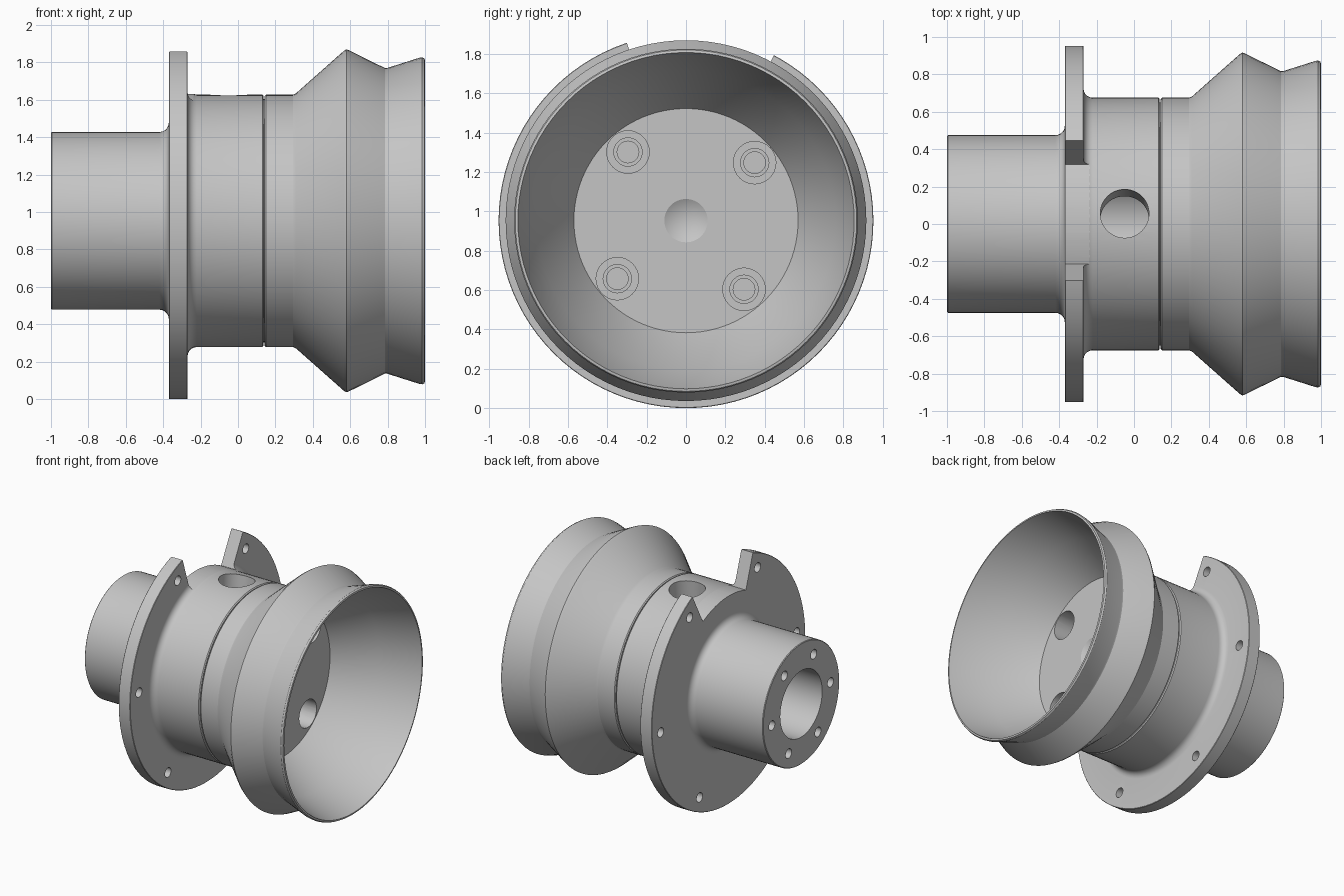
import bpy, bmesh, math
from mathutils import Matrix, Vector

if "Cube" in bpy.data.objects:
    bpy.data.objects.remove(bpy.data.objects["Cube"])

AXIS_Z = 0.953
TILT = math.radians(4.8)      # whole hole pattern is clocked slightly

metal = bpy.data.materials.new("plain_grey_metal")
metal.use_nodes = True
grey = (0.56, 0.56, 0.56, 1)
metal.diffuse_color = grey
metal.node_tree.nodes["Principled BSDF"].inputs["Base Color"].default_value = grey


def make_object(name, bm):
    bmesh.ops.recalc_face_normals(bm, faces=bm.faces)
    mesh = bpy.data.meshes.new(name)
    bm.to_mesh(mesh)
    bm.free()
    mesh.materials.append(metal)
    obj = bpy.data.objects.new(name, mesh)
    bpy.context.collection.objects.link(obj)
    return obj


def fillet(cx, cr, radius, start, end, steps=5):
    """Arc points around (cx, cr) in the turning profile, in degrees."""
    angles = [math.radians(start + (end - start) * i / steps) for i in range(steps + 1)]
    return [(cx + radius * math.cos(a), cr + radius * math.sin(a)) for a in angles]


def radial(angle, radius, x=0.0):
    """Point at an angle measured from straight up towards +y."""
    return Vector((x, radius * math.sin(angle), AXIS_Z + radius * math.cos(angle)))


def add_cylinder(bm, start, end, radius, segments=32):
    direction = end - start
    turn = direction.to_track_quat('Z', 'Y').to_matrix().to_4x4()
    bmesh.ops.create_cone(bm, cap_ends=True, segments=segments, radius1=radius,
                          radius2=radius, depth=direction.length,
                          matrix=Matrix.Translation((start + end) / 2) @ turn)


def hole_ring(name, count, offset, ring, radius, x0, x1):
    bm = bmesh.new()
    for i in range(count):
        a = TILT + offset + math.tau * i / count
        add_cylinder(bm, radial(a, ring, x0), radial(a, ring, x1), radius)
    return make_object(name, bm)


# Turned body: bore, hub, flange, drum with groove, flared bell, hollow front
profile = [(0.08, 0), (0.08, 0.26), (-1, 0.26), (-1, 0.47), (-0.995, 0.475)]
profile += fillet(-0.42, 0.525, 0.05, -90, 0)
profile += [(-0.37, 0.95), (-0.367, 0.953), (-0.273, 0.953), (-0.27, 0.95)]
profile += fillet(-0.22, 0.725, 0.05, 180, 270)
profile += [(0.13, 0.675), (0.137, 0.668), (0.137, 0.65), (0.143, 0.65),
            (0.143, 0.668), (0.15, 0.675), (0.295, 0.675), (0.31, 0.682),
            (0.565, 0.908), (0.58, 0.917), (0.595, 0.911),
            (0.785, 0.817), (0.797, 0.817), (0.97, 0.872), (0.985, 0.874),
            (0.997, 0.868), (1, 0.855), (0.69, 0.76),
            (0.40, 0.57), (0.40, 0.11), (0.34, 0)]
bm = bmesh.new()
verts = [bm.verts.new((x, 0, AXIS_Z - r)) for x, r in profile]
edges = [bm.edges.new(pair) for pair in zip(verts, verts[1:])]
bmesh.ops.spin(bm, geom=verts + edges, cent=(0, 0, AXIS_Z), axis=(1, 0, 0),
               angle=math.tau, steps=96, use_merge=True)
bmesh.ops.remove_doubles(bm, verts=bm.verts, dist=0.0001)
body = make_object("flanged_hub_body", bm)

# Notch through the top of the flange
bm = bmesh.new()
half = math.radians(23.2)
steps = [TILT - half + 2 * half * i / 16 for i in range(17)]
outline = [radial(a, 0.678, -0.45) for a in steps]
outline += [radial(a, 1.1, -0.45) for a in reversed(steps)]
face = bm.faces.new([bm.verts.new(p) for p in outline])
extruded = bmesh.ops.extrude_face_region(bm, geom=[face])["geom"]
bmesh.ops.translate(bm, vec=(0.23, 0, 0),
                    verts=[v for v in extruded if isinstance(v, bmesh.types.BMVert)])
cutters = [make_object("notch_cutter", bm)]

# Port drilled down through the drum wall
bm = bmesh.new()
add_cylinder(bm, radial(TILT, 0.8, -0.05), radial(TILT, 0.03, -0.05), 0.13, 48)
cutters.append(make_object("port_cutter", bm))

# Bolt circles on the flange, the hub end and the recessed floor
sixth, eighth = math.pi / 6, math.pi / 4
cutters += [
    hole_ring("flange_hole_cutter", 6, sixth, 0.845, 0.037, -0.5, -0.2),
    hole_ring("hub_hole_cutter", 6, sixth, 0.365, 0.037, -1.1, -0.8),
    hole_ring("counterbore_cutter", 4, eighth, 0.457, 0.108, 0.45, 0.22),
    hole_ring("bolt_seat_cutter", 4, eighth, 0.457, 0.072, 0.30, 0.18),
    hole_ring("bolt_hole_cutter", 4, eighth, 0.457, 0.055, 0.25, 0.02),
]

# Cut everything, then drop the helpers
bpy.ops.object.select_all(action='DESELECT')
bpy.context.view_layer.objects.active = body
body.select_set(True)
for cutter in cutters:
    cutter.hide_render = True
    mod = body.modifiers.new(cutter.name, 'BOOLEAN')
    mod.operation = 'DIFFERENCE'
    mod.solver = 'EXACT'
    mod.object = cutter
    bpy.ops.object.modifier_apply(modifier=mod.name)
for cutter in cutters:
    bpy.data.objects.remove(cutter)

bpy.ops.object.shade_smooth_by_angle(angle=math.radians(25))
